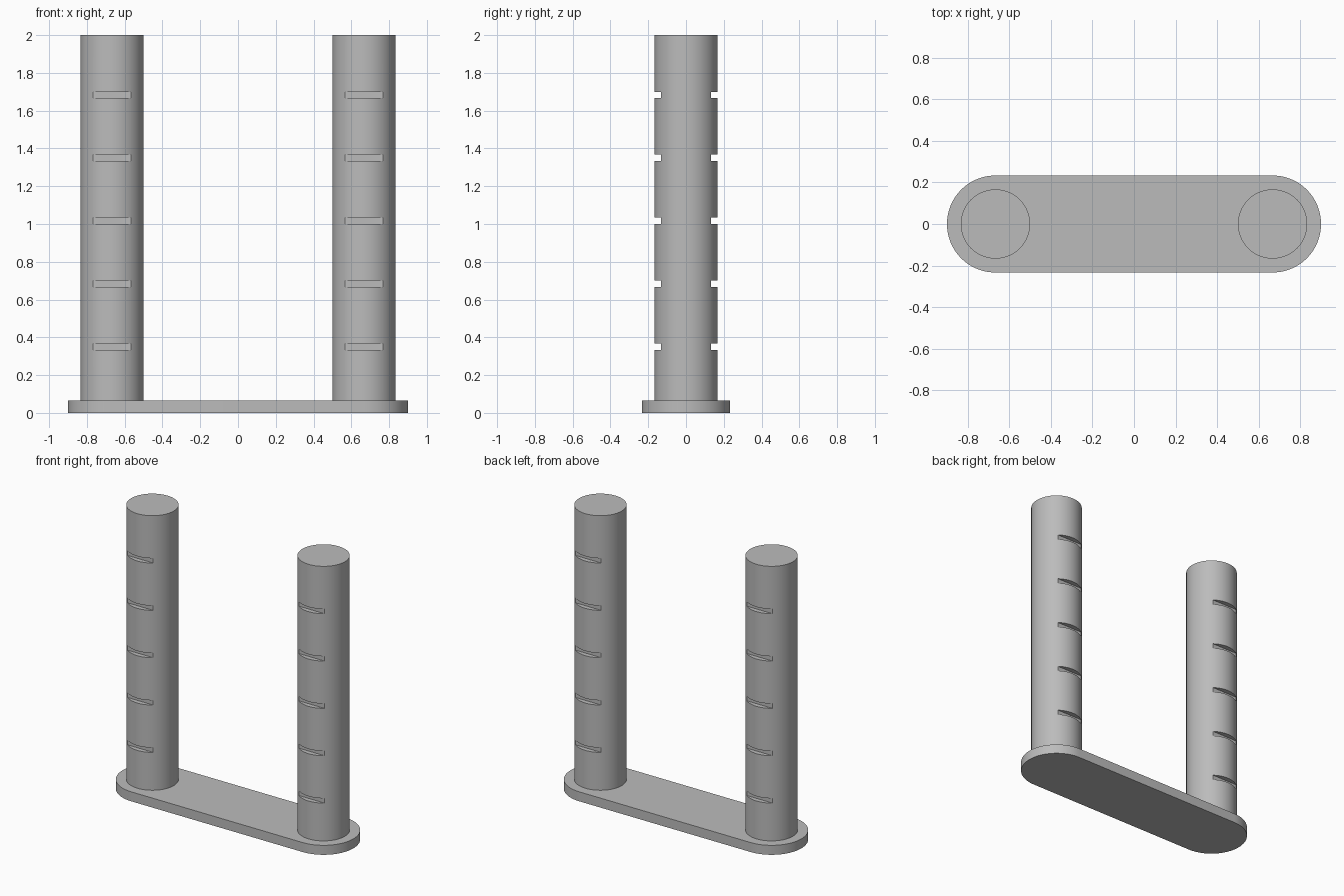
import bpy, bmesh, math

if "Cube" in bpy.data.objects:
    bpy.data.objects.remove(bpy.data.objects["Cube"])

BASE_H, END_R = 0.0667, 0.2333        # base plate thickness and end radius
POST_X, POST_R, TOP = 0.6667, 0.1667, 2.0
SLOT_H, SLOT_D = 0.0333, 0.0333       # notch height and depth

grey = bpy.data.materials.new("grey")
grey.diffuse_color = (0.5, 0.5, 0.5, 1)
grey.use_nodes = True
grey.node_tree.nodes["Principled BSDF"].inputs["Base Color"].default_value = grey.diffuse_color


def make_object(name, bm):
    bmesh.ops.recalc_face_normals(bm, faces=bm.faces)
    mesh = bpy.data.meshes.new(name)
    bm.to_mesh(mesh)
    bm.free()
    mesh.materials.append(grey)
    ob = bpy.data.objects.new(name, mesh)
    bpy.context.collection.objects.link(ob)
    return ob


def extruded(name, outline, z0, z1):
    bm = bmesh.new()
    face = bm.faces.new([bm.verts.new((x, y, z0)) for x, y in outline])
    top = bmesh.ops.extrude_face_region(bm, geom=[face])["geom"]
    bmesh.ops.translate(bm, vec=(0, 0, z1 - z0),
                        verts=[v for v in top if isinstance(v, bmesh.types.BMVert)])
    return make_object(name, bm)


def arc(cx, r, start, sweep, steps):
    return [(cx + r * math.cos(start + sweep * i / steps),
             r * math.sin(start + sweep * i / steps)) for i in range(steps + 1)]


def smooth(ob):
    bpy.ops.object.select_all(action='DESELECT')
    ob.select_set(True)
    bpy.context.view_layer.objects.active = ob
    bpy.ops.object.shade_smooth_by_angle(angle=math.radians(30))


# Base plate with rounded ends
base = extruded("base_plate",
                arc(POST_X, END_R, -math.pi / 2, math.pi, 48)
                + arc(-POST_X, END_R, math.pi / 2, math.pi, 48), 0, BASE_H)
smooth(base)

# Posts with five straight notches on the front and back
for side, x in (("left", -POST_X), ("right", POST_X)):
    post = extruded(side + "_post", arc(x, POST_R, 0, 2 * math.pi, 96)[:-1],
                    BASE_H - 0.01, TOP)
    bm = bmesh.new()
    for i in range(1, 6):
        for s in (-1, 1):
            box = bmesh.ops.create_cube(bm, size=1)["verts"]
            bmesh.ops.scale(bm, vec=(0.5, 0.2, SLOT_H), verts=box)
            bmesh.ops.translate(bm, verts=box, vec=(
                x, s * (POST_R - SLOT_D + 0.1), i / 3 + SLOT_H / 2))
    cutter = make_object(side + "_notch_cutter", bm)
    cutter.hide_render = True
    mod = post.modifiers.new("notches", 'BOOLEAN')
    mod.operation, mod.solver, mod.object = 'DIFFERENCE', 'EXACT', cutter
    bpy.ops.object.select_all(action='DESELECT')
    post.select_set(True)
    bpy.context.view_layer.objects.active = post
    bpy.ops.object.modifier_apply(modifier=mod.name)
    bpy.data.objects.remove(cutter)
    smooth(post)
